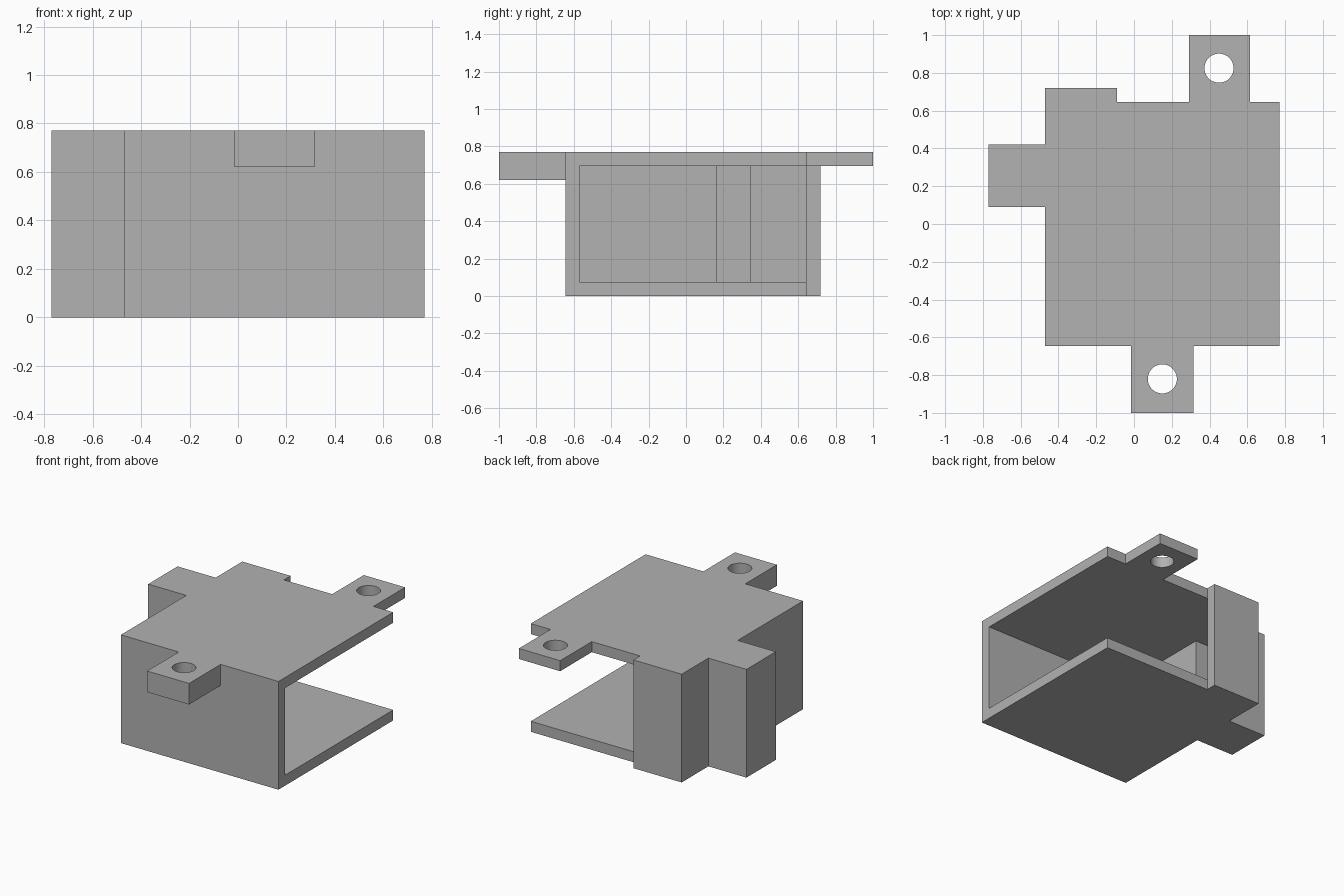
import bpy
import bmesh
import math

cube = bpy.data.objects.get("Cube")
if cube:
    bpy.data.objects.remove(cube, do_unlink=True)

HEIGHT, WALL = 0.77, 0.075
ROOF = HEIGHT - WALL

grey = bpy.data.materials.new("plain grey")
grey.use_nodes = True
colour = (0.445, 0.445, 0.445, 1)
grey.diffuse_color = colour
grey.node_tree.nodes["Principled BSDF"].inputs["Base Color"].default_value = colour


def prism(name, outline, low, high):
    """Extrude a plan outline between two heights."""
    bm = bmesh.new()
    base = bm.faces.new([bm.verts.new((x, y, low)) for x, y in outline])
    top = bmesh.ops.extrude_face_region(bm, geom=[base])["geom"]
    verts = [v for v in top if isinstance(v, bmesh.types.BMVert)]
    bmesh.ops.translate(bm, verts=verts, vec=(0, 0, high - low))
    bmesh.ops.recalc_face_normals(bm, faces=bm.faces)
    mesh = bpy.data.meshes.new(name)
    bm.to_mesh(mesh)
    bm.free()
    mesh.materials.append(grey)
    obj = bpy.data.objects.new(name, mesh)
    bpy.context.collection.objects.link(obj)
    return obj


def rectangle(x0, x1, y0, y1):
    return [(x0, y0), (x1, y0), (x1, y1), (x0, y1)]


def circle(x, y, radius, sides=48):
    angles = [2 * math.pi * i / sides for i in range(sides)]
    return [(x + radius * math.cos(a), y + radius * math.sin(a)) for a in angles]


def cut(target, cutter):
    """Subtract the cutter and discard it."""
    mod = target.modifiers.new("cut", "BOOLEAN")
    mod.operation, mod.solver, mod.object = "DIFFERENCE", "EXACT", cutter
    cutter.hide_render = True
    bpy.context.view_layer.objects.active = target
    bpy.ops.object.modifier_apply(modifier=mod.name)
    bpy.data.objects.remove(cutter, do_unlink=True)


# Housing: full plan with side channel, back panel and both mounting tabs
housing = prism("housing", [
    (-0.47, -0.645), (-0.015, -0.645), (-0.015, -1), (0.315, -1), (0.315, -0.645),
    (0.77, -0.645), (0.77, 0.645), (0.615, 0.645), (0.615, 1), (0.29, 1),
    (0.29, 0.645), (-0.09, 0.645), (-0.09, 0.72), (-0.47, 0.72),
    (-0.47, 0.42), (-0.77, 0.42), (-0.77, 0.09), (-0.47, 0.09)], 0, HEIGHT)

# Cavity, open to the side and back, with a pocket in the side channel
cut(housing, prism("cavity_cutter", [
    (-0.395, -0.57), (0.9, -0.57), (0.9, 1.1), (-0.09, 1.1), (-0.09, 0.645),
    (-0.395, 0.645), (-0.395, 0.345), (-0.695, 0.345), (-0.695, 0.165),
    (-0.395, 0.165)], WALL, ROOF))

# Clear the space below the tabs
cut(housing, prism("front_tab_cutter", rectangle(-0.1, 0.4, -1.1, -0.645), -0.1, 0.62))
cut(housing, prism("back_tab_cutter", rectangle(0.2, 0.7, 0.645, 1.1), -0.1, ROOF))

# Screw holes
for x, y in ((0.15, -0.82), (0.45, 0.825)):
    cut(housing, prism("hole_cutter", circle(x, y, 0.077), 0.5, 0.9))

# Smooth hole walls, crisp edges elsewhere
bpy.ops.object.select_all(action="DESELECT")
housing.select_set(True)
bpy.context.view_layer.objects.active = housing
bpy.ops.object.shade_smooth_by_angle(angle=math.radians(30))
